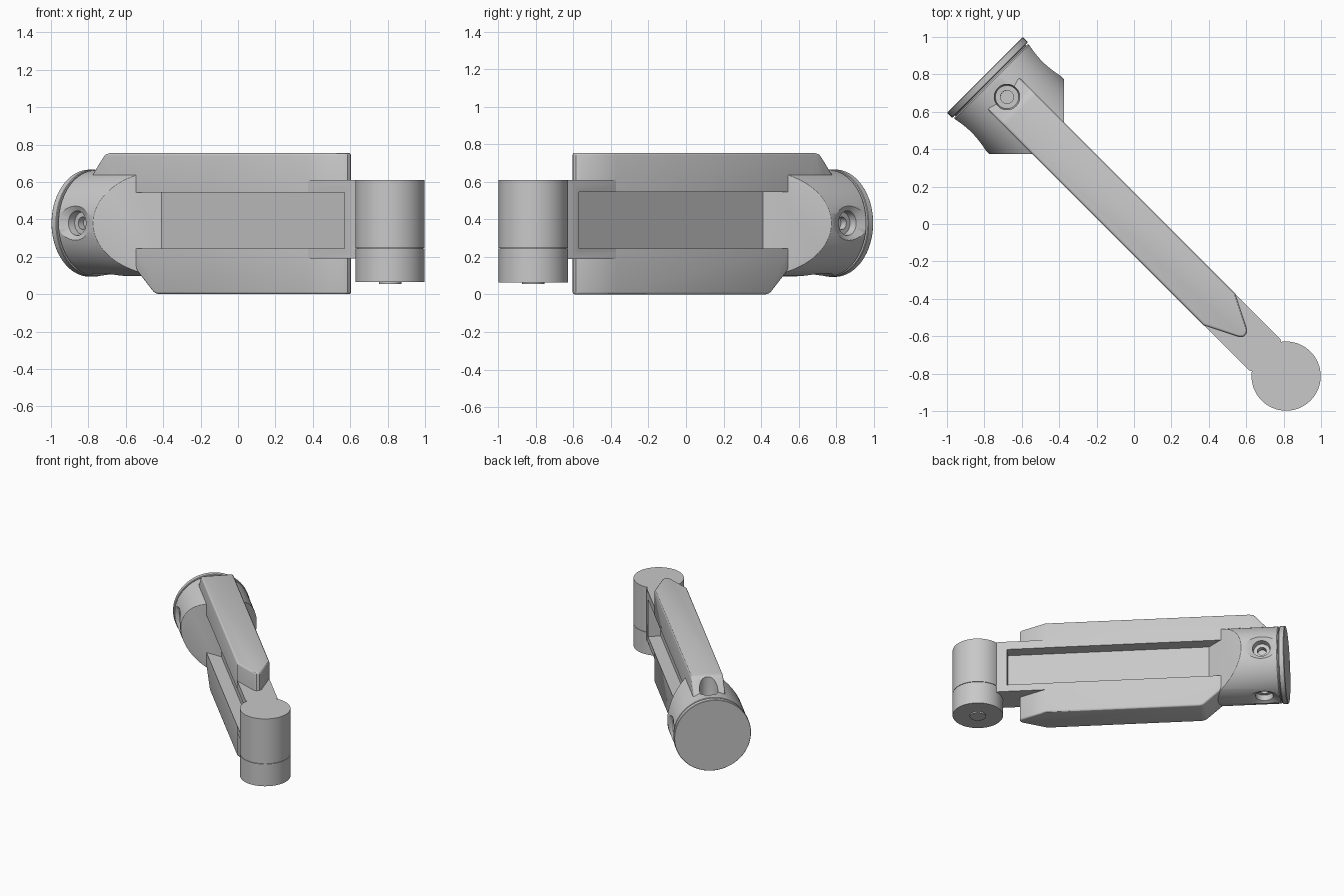
import bpy, bmesh, math
from mathutils import Matrix, Vector

if "Cube" in bpy.data.objects:
    bpy.data.objects.remove(bpy.data.objects["Cube"], do_unlink=True)

grey = bpy.data.materials.new("light_grey")
grey.use_nodes = True
colour = (0.58, 0.58, 0.58, 1)
grey.diffuse_color = colour
grey.node_tree.nodes["Principled BSDF"].inputs["Base Color"].default_value = colour

AXIS_Z = 0.38      # height of the round socket's axis
HALF = 0.12        # half width of the arm
SCREW_U = -0.96    # position of the screw holes along the arm


# Everything is built with the arm along local x, then turned at the end.
def make(name, bm):
    bmesh.ops.recalc_face_normals(bm, faces=bm.faces)
    mesh = bpy.data.meshes.new(name)
    bm.to_mesh(mesh)
    bm.free()
    mesh.materials.append(grey)
    ob = bpy.data.objects.new(name, mesh)
    bpy.context.collection.objects.link(ob)
    return ob


def prism(name, outline, low, high, upright=False):
    """Extrude an outline: plan (x, y) along z, or upright (x, z) along y."""
    bm = bmesh.new()
    def place(a, b, c):
        return (a, c, b) if upright else (a, b, c)
    face = bm.faces.new([bm.verts.new(place(a, b, low)) for a, b in outline])
    ext = bmesh.ops.extrude_face_region(bm, geom=[face])["geom"]
    verts = [v for v in ext if isinstance(v, bmesh.types.BMVert)]
    bmesh.ops.translate(bm, verts=verts, vec=place(0, 0, high - low))
    return make(name, bm)


def lathe(name, profile, centre, axis, segments=64):
    """Spin (radius, distance) points about an axis; the ends are capped."""
    bm = bmesh.new()
    rings = []
    for r, d in profile:
        rings.append([bm.verts.new((r * math.cos(t), r * math.sin(t), d))
                      for t in (math.tau * i / segments for i in range(segments))])
    for a, b in zip(rings, rings[1:]):
        for i in range(segments):
            j = (i + 1) % segments
            bm.faces.new((a[i], a[j], b[j], b[i]))
    bm.faces.new(rings[0])
    bm.faces.new(rings[-1])
    turn = Vector((0, 0, 1)).rotation_difference(Vector(axis)).to_matrix().to_4x4()
    bmesh.ops.transform(bm, matrix=Matrix.Translation(centre) @ turn, verts=bm.verts)
    return make(name, bm)


def boolean(ob, cutter, operation="DIFFERENCE"):
    mod = ob.modifiers.new("cut", "BOOLEAN")
    mod.operation = operation
    mod.solver = "EXACT"
    mod.object = cutter
    bpy.context.view_layer.objects.active = ob
    bpy.ops.object.modifier_apply(modifier=mod.name)


def round_edges(ob, rule, width):
    """Bevel the edges that the rule picks."""
    bm = bmesh.new()
    bm.from_mesh(ob.data)
    edges = [e for e in bm.edges if e.is_manifold and rule(e)]
    bmesh.ops.bevel(bm, geom=edges, offset=width, offset_type="OFFSET", segments=3,
                    profile=0.5, affect="EDGES", clamp_overlap=True)
    bm.to_mesh(ob.data)
    bm.free()


def mirrored(points):
    return points + [(u, -v) for u, v in reversed(points) if v]


def arm_rim(edge):
    """Sharp outer edges of the arm, away from its screw hole."""
    near_hole = any(math.hypot(v.co.x - SCREW_U, v.co.y) < 0.08 for v in edge.verts)
    return edge.calc_face_angle(0) > 0.8 and not near_hole


def cheek_rim(edge):
    """Curved edges where the slanted cheeks meet the round socket."""
    flat = [f.normal.x > 0.69 and abs(f.normal.z) < 0.01 for f in edge.link_faces]
    return flat[0] != flat[1] and all(v.co.x < -0.64 for v in edge.verts)


# Arm: side profile trimmed to a pointed plan
arm = prism("arm", [(-1, 0.625), (-0.905, 0.735), (-0.89, 0.748), (-0.86, 0.755),
                    (0.9, 0.755), (0.9, 0), (-0.49, 0), (-0.515, 0.005), (-0.53, 0.015),
                    (-0.64, 0.115), (-0.75, 0.25), (-1, 0.3)], -0.2, 0.2, True)
tip_plan = prism("tip_cutter", mirrored([(-1.2, HALF), (0.645, HALF), (0.825, 0.03), (0.84, 0.012)]),
                 -0.5, 1.5)
boolean(arm, tip_plan, "INTERSECT")

# Link between the arm and the hinge
link = prism("hinge_link", mirrored([(0.4, HALF - 0.001), (0.985, HALF - 0.001),
                                     (1.005, 0.11), (1.1, 0.11)]), 0.19, 0.61)

# Round socket with two slanted cheeks
socket = lathe("socket", [(0.276, 0), (0.283, 0.008), (0.283, 0.7)],
               (-1.082, 0, AXIS_Z), (1, 0, 0), 96)
cheeks = prism("cheek_cutter", mirrored([(-1.2, 0.32), (-0.85, 0.32), (-0.53, 0)]), -0.5, 1.5)
boolean(socket, cheeks, "INTERSECT")
cutters = [tip_plan, cheeks]

# Screw hole down through the sloping end of the arm
top_hole = lathe("top_hole_cutter", [(0.035, 0.53), (0.035, 0.59), (0.062, 0.59),
                                     (0.068, 0.65), (0.068, 0.9)],
                 (SCREW_U, 0, 0), (0, 0, 1), 48)
boolean(socket, top_hole)
boolean(arm, top_hole)
round_edges(arm, arm_rim, 0.014)
cutters.append(top_hole)

# Long side recesses, leaving a thin web
for side in (1, -1):
    recess = prism("recess_cutter", [(-0.56, side * 0.025), (-0.69, side * 0.155),
                                     (0.926, side * 0.155), (0.926, side * 0.025)], 0.245, 0.545)
    boolean(arm, recess)
    boolean(link, recess)
    cutters.append(recess)

# Dished screw holes at the sides and underneath
for axis in ((0, 1, 0), (0, -1, 0), (0, 0, -1)):
    hole = lathe("hole_cutter", [(0.033, 0.175), (0.033, 0.215), (0.06, 0.215), (0.066, 0.256),
                                 (0.16, 0.3), (0.16, 0.4)],
                 (SCREW_U, 0, AXIS_Z), axis, 48)
    boolean(socket, hole)
    cutters.append(hole)
round_edges(socket, cheek_rim, 0.015)

# End flange with a narrow neck
flange = lathe("end_flange", [(0.283, 0), (0.286, 0.004), (0.286, 0.036), (0.283, 0.04),
                              (0.268, 0.04), (0.268, 0.06)],
               (-1.127, 0, AXIS_Z), (1, 0, 0), 96)

# Hinge barrel, its lower sleeve and the pin end
HINGE = (1.15, 0, 0)
barrel = lathe("hinge_barrel", [(0.175, 0.235), (0.175, 0.247), (0.185, 0.247), (0.185, 0.61)],
               HINGE, (0, 0, 1))
sleeve = lathe("hinge_sleeve", [(0.185, 0.065), (0.185, 0.244), (0.17, 0.244)], HINGE, (0, 0, 1))
pin = lathe("hinge_pin", [(0.06, 0.055), (0.06, 0.1)], HINGE, (0, 0, 1), 32)

for cutter in cutters:
    bpy.data.objects.remove(cutter, do_unlink=True)

# Turn the whole arm onto the diagonal and shade it
turn = Matrix.Rotation(math.radians(-45), 4, "Z")
bpy.ops.object.select_all(action="DESELECT")
for ob in (arm, link, socket, flange, barrel, sleeve, pin):
    ob.data.transform(turn)
    ob.select_set(True)
bpy.context.view_layer.objects.active = arm
bpy.ops.object.shade_smooth_by_angle(angle=math.radians(30))
